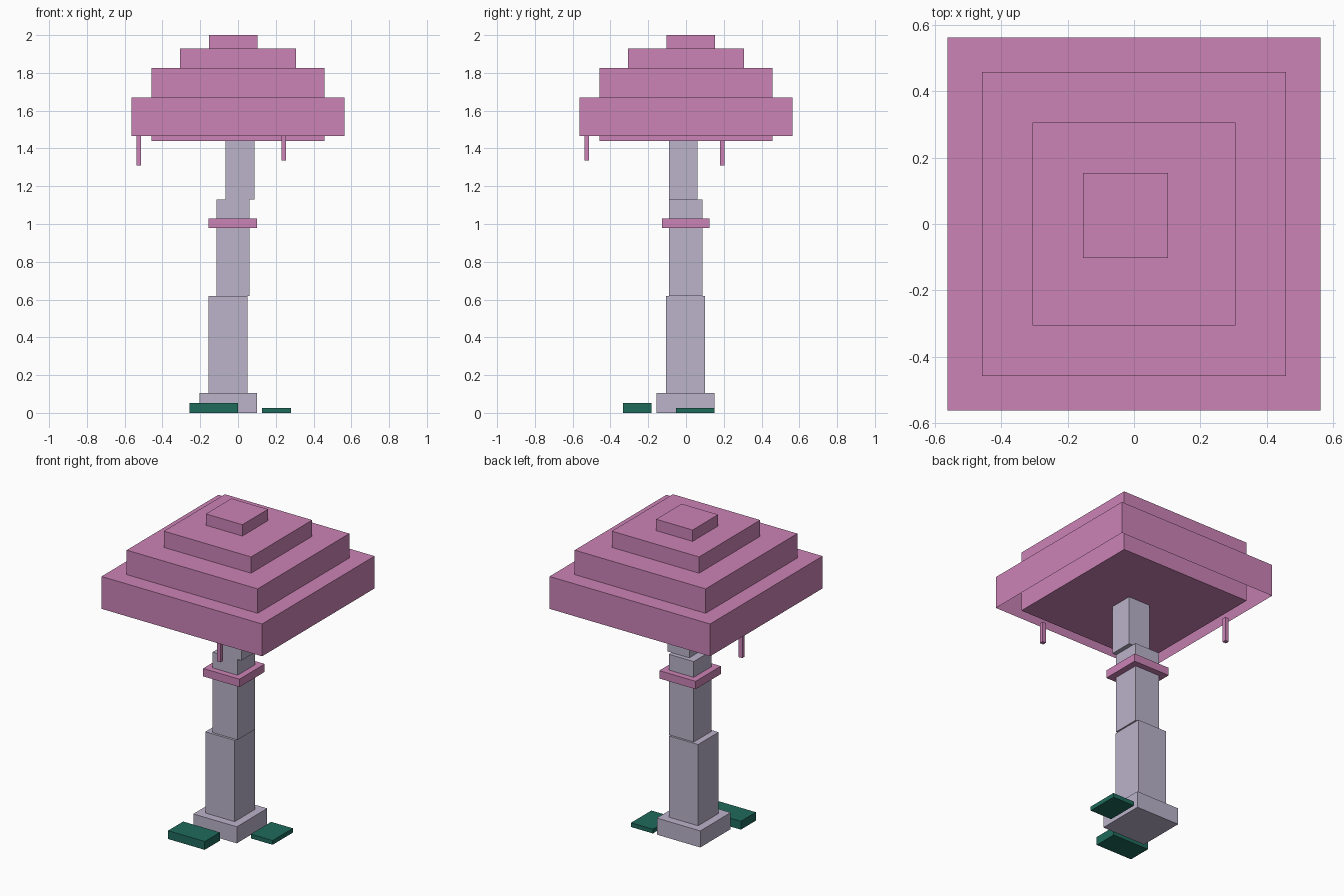
import bpy
import bmesh
from mathutils import Vector

default = bpy.data.objects.get("Cube")
if default:
    bpy.data.objects.remove(default, do_unlink=True)


def make_material(name, rgb):
    mat = bpy.data.materials.new(name)
    mat.use_nodes = True
    color = (*rgb, 1.0)
    mat.diffuse_color = color
    mat.node_tree.nodes["Principled BSDF"].inputs["Base Color"].default_value = color
    return mat


pink = make_material("blossom pink", (0.60, 0.227, 0.468))
bark = make_material("pale lilac bark", (0.497, 0.451, 0.591))
green = make_material("dark moss green", (0.014, 0.147, 0.107))


def box(name, x, y, z, mat, recess=None):
    """Box from (min, max) ranges; recess = (rim width, depth) hollows the underside."""
    lo, hi = (Vector(c) for c in zip(x, y, z))
    size, centre = hi - lo, (lo + hi) / 2
    bm = bmesh.new()
    bmesh.ops.create_cube(bm, size=1)
    for v in bm.verts:
        v.co = Vector(a * b for a, b in zip(v.co, size))
    if recess:
        rim, depth = recess
        bm.normal_update()
        under = min(bm.faces, key=lambda f: f.normal.z)
        bmesh.ops.inset_region(bm, faces=[under], thickness=rim)
        bmesh.ops.translate(bm, verts=under.verts, vec=(0, 0, depth))
    mesh = bpy.data.meshes.new(name)
    bm.to_mesh(mesh)
    bm.free()
    mesh.materials.append(mat)
    obj = bpy.data.objects.new(name, mesh)
    obj.location = centre
    bpy.context.collection.objects.link(obj)
    return obj


def square(half):
    return (-half, half)


# Trunk: stacked blocks that drift sideways as they rise
box("trunk_base", (-0.205, 0.10), (-0.155, 0.15), (0, 0.105), bark)
box("trunk_lower", (-0.155, 0.05), (-0.105, 0.10), (0.105, 0.62), bark)
box("trunk_middle", (-0.115, 0.06), (-0.09, 0.087), (0.62, 1.13), bark)
box("trunk_upper", (-0.065, 0.087), (-0.09, 0.06), (1.13, 1.46), bark)

# Shelf ring around the trunk
box("trunk_collar", (-0.155, 0.10), (-0.128, 0.125), (0.98, 1.03), pink)

# Stepped canopy with a hollow rim around its core
box("canopy_rim", square(0.563), square(0.563), (1.465, 1.67), pink, recess=(0.052, 0.15))
box("canopy_core", square(0.459), square(0.459), (1.44, 1.825), pink)
box("canopy_step", square(0.306), square(0.306), (1.825, 1.928), pink)
box("canopy_top", (-0.154, 0.102), (-0.102, 0.154), (1.928, 2.0), pink)

# Vines hanging from the rim
box("vine_right", (-0.538, -0.513), (0.18, 0.205), (1.31, 1.465), pink)
box("vine_front", (0.23, 0.255), (-0.538, -0.513), (1.335, 1.465), pink)

# Moss patches on the ground
box("moss_front", (-0.257, 0), (-0.333, -0.182), (0, 0.053), green)
box("moss_left", (0.127, 0.28), (-0.053, 0.15), (0, 0.027), green)
